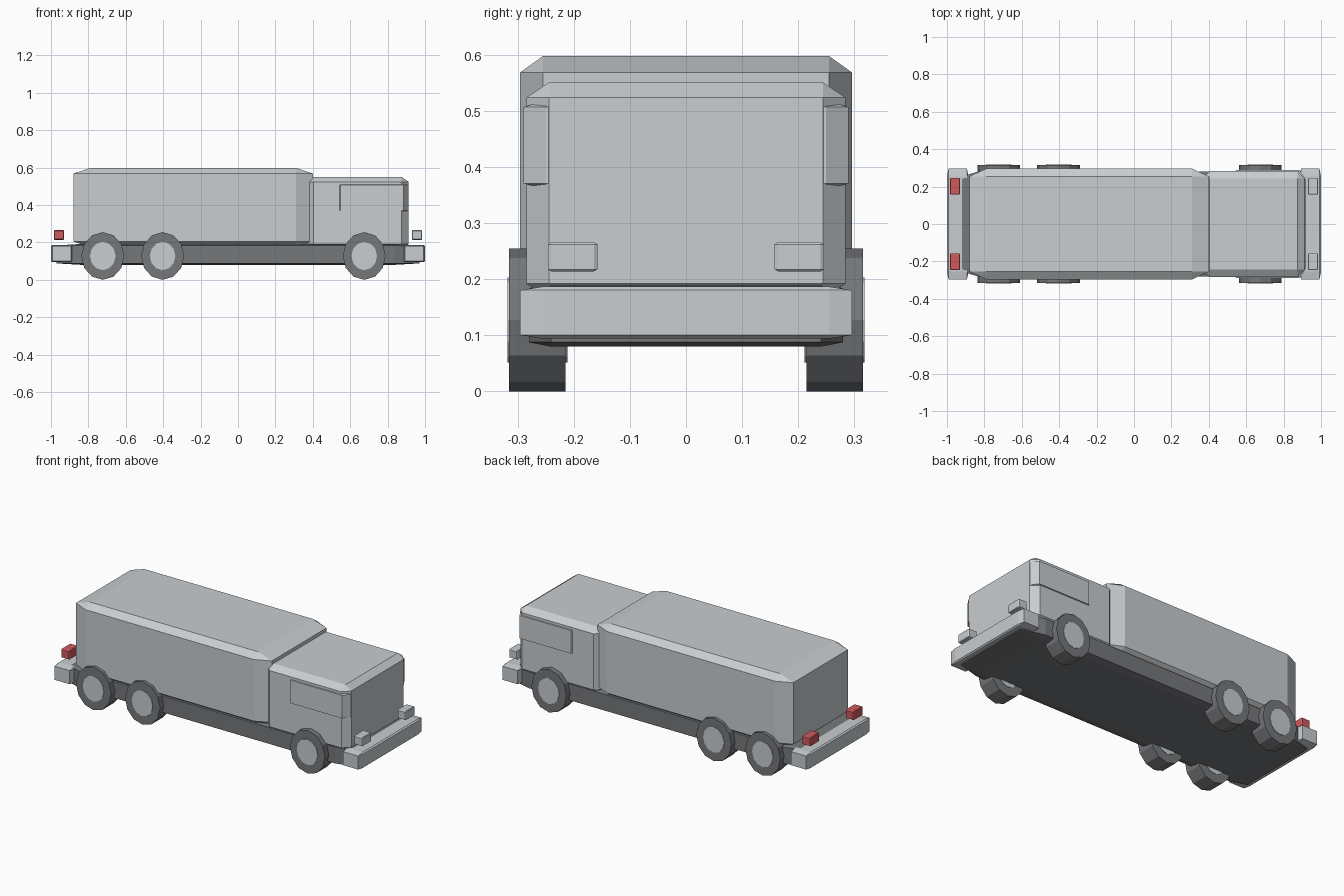
import bpy, bmesh, math
from mathutils import Matrix

cube = bpy.data.objects.get("Cube")
if cube:
    bpy.data.objects.remove(cube, do_unlink=True)


def material(name, rgb):
    mat = bpy.data.materials.new(name)
    mat.use_nodes = True
    mat.diffuse_color = (*rgb, 1)
    mat.node_tree.nodes["Principled BSDF"].inputs["Base Color"].default_value = (*rgb, 1)
    return mat


PAINT = material("light grey paint", (0.58, 0.61, 0.63))
DARK = material("dark grey", (0.18, 0.185, 0.195))
RED = material("red lamp", (0.62, 0.1, 0.11))


def finish(bm, name, mat):
    mesh = bpy.data.meshes.new(name)
    bm.to_mesh(mesh)
    bm.free()
    mesh.materials.append(mat)
    obj = bpy.data.objects.new(name, mesh)
    bpy.context.collection.objects.link(obj)
    return obj


def block(name, mat, x, y, z, bevel=0.07):
    """Chamfered unit cube stretched to fill the given x, y and z ranges."""
    bm = bmesh.new()
    bmesh.ops.create_cube(bm, size=1)
    bmesh.ops.bevel(bm, geom=bm.edges[:], offset=bevel, segments=1,
                    affect='EDGES', profile=0.5)
    ranges = (x, y, z)
    bmesh.ops.scale(bm, verts=bm.verts, vec=[b - a for a, b in ranges])
    bmesh.ops.translate(bm, verts=bm.verts, vec=[(a + b) / 2 for a, b in ranges])
    return finish(bm, name, mat)


def disc(name, mat, x, y, radius, width):
    """Twelve-sided cylinder lying along y, slightly narrow in x."""
    bm = bmesh.new()
    bmesh.ops.create_cone(bm, cap_ends=True, segments=12, radius1=radius,
                          radius2=radius, depth=width)
    bm.transform(Matrix.Translation((x, y, AXLE_Z)) @ Matrix.Diagonal((0.9, 1, 1, 1))
                 @ Matrix.Rotation(math.pi / 2, 4, 'X'))
    return finish(bm, name, mat)


# Chassis, cargo body and cab
block("chassis", DARK, (-0.97, 0.97), (-0.28, 0.28), (0.08, 0.192))
block("cargo_body", PAINT, (-0.88, 0.40), (-0.296, 0.296), (0.175, 0.598))
block("cab", PAINT, (0.366, 0.912), (-0.284, 0.284), (0.165, 0.551))

# Raised window band around the front corners of the cab
block("cab_window_band", PAINT, (0.52, 0.911), (-0.29, 0.29), (0.36, 0.518))

# Bumpers and lamps at both ends
for end, side in (("front", 1), ("rear", -1)):
    block(end + "_bumper", PAINT, sorted((side * 0.885, side)),
          (-0.296, 0.296), (0.094, 0.187))
    for label, s in (("left", 1), ("right", -1)):
        block(f"{end}_{label}_lamp", PAINT if side > 0 else RED,
              sorted((side * 0.93, side * 0.985)),
              sorted((s * 0.158, s * 0.246)), (0.214, 0.266))

# Wheels: one front axle and two rear axles
AXLE_Z = 0.1275
for axle, x in (("front", 0.675), ("middle", -0.403), ("rear", -0.723)):
    for label, s in (("left", 1), ("right", -1)):
        disc(f"{axle}_{label}_tyre", DARK, x, s * 0.265, AXLE_Z, 0.101)
        disc(f"{axle}_{label}_hub", PAINT, x, s * 0.265, 0.076, 0.107)
